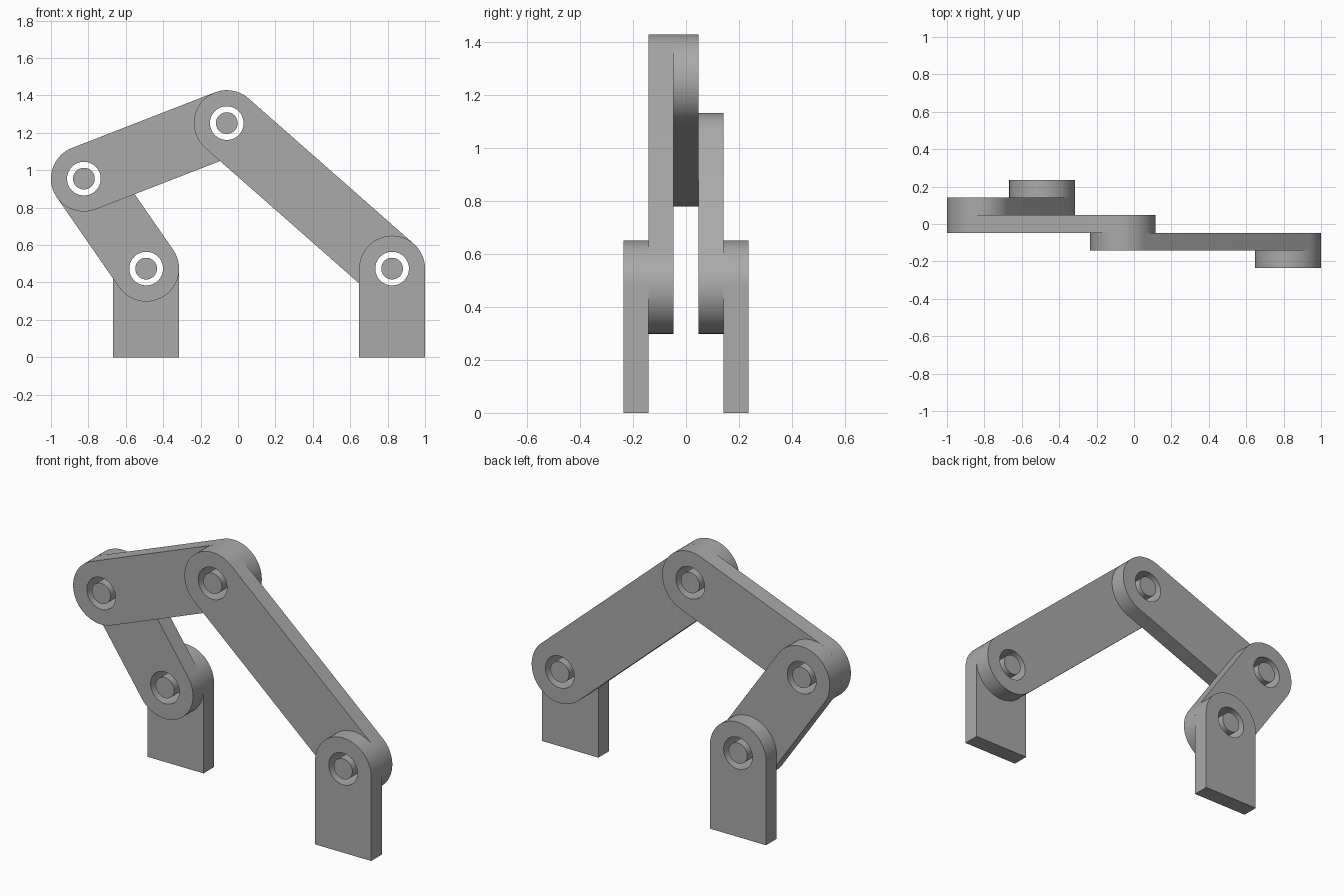
import bpy
import bmesh
from math import pi, cos, sin, atan2
from mathutils import Vector

cube = bpy.data.objects.get("Cube")
if cube:
    bpy.data.objects.remove(cube, do_unlink=True)

# Shared sizes
T = 0.0945          # plate thickness
R = 0.176           # rounded end radius
HOLE, PIN = 0.09, 0.058
SEG = 32            # steps per half circle

# Joint centres as (x, z)
back_base = Vector((-0.491, 0.474))
elbow = Vector((-0.824, 0.955))
apex = Vector((-0.06, 1.252))
front_base = Vector((0.824, 0.474))

grey = bpy.data.materials.new("plain grey")
grey.use_nodes = True
colour = (0.4, 0.4, 0.4, 1)
grey.diffuse_color = colour
grey.node_tree.nodes["Principled BSDF"].inputs["Base Color"].default_value = colour


def arc(centre, radius, start, sweep, steps):
    return [centre + radius * Vector((cos(start + sweep * i / steps),
                                      sin(start + sweep * i / steps)))
            for i in range(steps + 1)]


def finish(obj):
    obj.data.materials.append(grey)
    bpy.ops.object.select_all(action='DESELECT')
    obj.select_set(True)
    bpy.context.view_layer.objects.active = obj
    bpy.ops.object.shade_smooth_by_angle(angle=pi / 6)


def plate(name, outline, holes, layer):
    """Flat plate with round holes, one thickness deep, at a layer along y."""
    y = (layer - 0.5) * T
    loops = [outline] + [arc(h, HOLE, 0, 2 * pi, 2 * SEG)[:-1] for h in holes]
    bm = bmesh.new()
    edges = []
    for loop in loops:
        vs = [bm.verts.new((p.x, y, p.y)) for p in loop]
        edges += [bm.edges.new((vs[i - 1], vs[i])) for i in range(len(vs))]
    bmesh.ops.triangle_fill(bm, edges=edges, use_beauty=True, normal=(0, -1, 0))
    ext = bmesh.ops.extrude_face_region(bm, geom=bm.faces[:], use_keep_orig=True)
    moved = [g for g in ext["geom"] if isinstance(g, bmesh.types.BMVert)]
    bmesh.ops.translate(bm, verts=moved, vec=(0, T, 0))
    bmesh.ops.recalc_face_normals(bm, faces=bm.faces[:])
    mesh = bpy.data.meshes.new(name)
    bm.to_mesh(mesh)
    bm.free()
    obj = bpy.data.objects.new(name, mesh)
    bpy.context.collection.objects.link(obj)
    finish(obj)


def link(name, p, q, layer):
    d = q - p
    a = atan2(d.y, d.x)
    outline = arc(q, R, a - pi / 2, pi, SEG) + arc(p, R, a + pi / 2, pi, SEG)
    plate(name, outline, [p, q], layer)


def foot(name, p, layer):
    outline = arc(p, R, 0, pi, SEG) + [Vector((p.x - R, 0)), Vector((p.x + R, 0))]
    plate(name, outline, [p], layer)


def pin(name, p, layer):
    """Pin filling two neighbouring layers, flush with their outer faces."""
    bpy.ops.mesh.primitive_cylinder_add(
        vertices=2 * SEG, radius=PIN, depth=2 * T,
        location=(p.x, layer * T, p.y), rotation=(pi / 2, 0, 0))
    obj = bpy.context.object
    obj.name = name
    finish(obj)


# Feet and the three bars, stacked front to back
foot("front_foot", front_base, -2)
link("long_bar", apex, front_base, -1)
link("middle_bar", elbow, apex, 0)
link("short_bar", back_base, elbow, 1)
foot("back_foot", back_base, 2)

# Pins joining neighbouring plates
pin("front_foot_pin", front_base, -1.5)
pin("apex_pin", apex, -0.5)
pin("elbow_pin", elbow, 0.5)
pin("back_foot_pin", back_base, 1.5)
